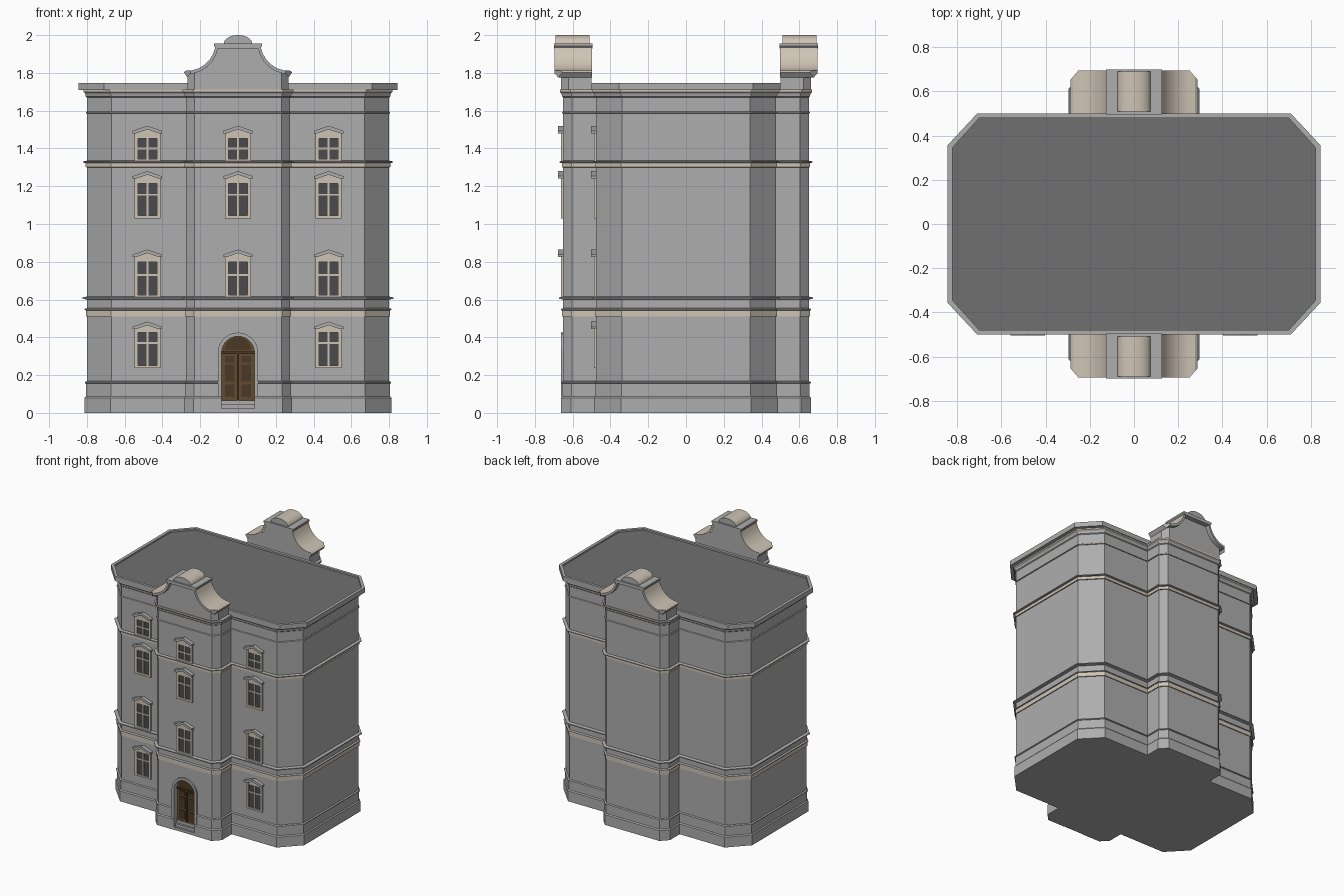
import bpy, bmesh, math
from mathutils import Vector

if "Cube" in bpy.data.objects:
    bpy.data.objects.remove(bpy.data.objects["Cube"])


def material(name, rgb):
    m = bpy.data.materials.new(name)
    m.diffuse_color = (*rgb, 1)
    m.use_nodes = True
    m.node_tree.nodes["Principled BSDF"].inputs["Base Color"].default_value = m.diffuse_color
    return m


STONE = material("grey_render", (0.42, 0.42, 0.42))
CREAM = material("cream_stone", (0.62, 0.55, 0.46))
ROOF = material("dark_roof", (0.16, 0.16, 0.16))
GLASS = material("dark_glass", (0.07, 0.07, 0.075))
WOOD = material("brown_wood", (0.12, 0.07, 0.03))
DARKWOOD = material("dark_wood", (0.07, 0.04, 0.018))


def finish(name, bm, mats, smooth=False):
    bmesh.ops.recalc_face_normals(bm, faces=bm.faces)
    me = bpy.data.meshes.new(name)
    bm.to_mesh(me)
    bm.free()
    ob = bpy.data.objects.new(name, me)
    bpy.context.collection.objects.link(ob)
    for m in mats:
        me.materials.append(m)
    if smooth:
        bpy.ops.object.select_all(action='DESELECT')
        ob.select_set(True)
        bpy.context.view_layer.objects.active = ob
        bpy.ops.object.shade_smooth_by_angle(angle=math.radians(30))
    return ob


def prism(name, pts, y0, y1, mat=STONE, top=None, chamfer=None, smooth=False):
    """Extrude an x/z outline along y; 'top' colours the upward faces,
    'chamfer' (x, y, x, y) trims both outer plan corners."""
    bm = bmesh.new()
    a = [bm.verts.new((x, y0, z)) for x, z in pts]
    b = [bm.verts.new((x, y1, z)) for x, z in pts]
    n = len(pts)
    bm.faces.new(a)
    bm.faces.new(b[::-1])
    for i in range(n):
        j = (i + 1) % n
        bm.faces.new((a[i], b[i], b[j], a[j]))
    if chamfer:
        xa, ya, xb, yb = chamfer
        s = 1 if y0 > 0 else -1
        for sx in (-1, 1):
            no = Vector((sx * abs(yb - ya), s * abs(xb - xa), 0))
            r = bmesh.ops.bisect_plane(bm, geom=bm.verts[:] + bm.edges[:] + bm.faces[:],
                                       plane_co=(sx * xa, s * ya, 0), plane_no=no, clear_outer=True)
            edges = [g for g in r['geom_cut'] if isinstance(g, bmesh.types.BMEdge)]
            bmesh.ops.holes_fill(bm, edges=edges, sides=0)
    bmesh.ops.recalc_face_normals(bm, faces=bm.faces)
    if top:
        for f in bm.faces:
            f.material_index = int(f.normal.z > 0.1)
    return finish(name, bm, [mat] + ([top] if top else []), smooth)


def box(name, x0, x1, y0, y1, z0, z1, mat=STONE):
    return prism(name, [(x0, z0), (x1, z0), (x1, z1), (x0, z1)], y0, y1, mat)


def offset(pts, d):
    """Mitred offset of a counter-clockwise plan outline."""
    out = []
    for i, p in enumerate(pts):
        p = Vector(p)
        e = (p - Vector(pts[i - 1])).normalized()
        f = (Vector(pts[(i + 1) % len(pts)]) - p).normalized()
        n1, n2 = Vector((e.y, -e.x)), Vector((f.y, -f.x))
        out.append(p + (n1 + n2) * d / (1 + n1.dot(n2)))
    return out


def loft(name, rings, mats, flags):
    """Stack plan outlines [(points, z)]; flags give each level's material."""
    bm = bmesh.new()
    vs = [[bm.verts.new((p[0], p[1], z)) for p in pts] for pts, z in rings]
    n = len(vs[0])
    bm.faces.new(vs[0][::-1])
    bm.faces.new(vs[-1]).material_index = flags[-1]
    for k in range(len(vs) - 1):
        for i in range(n):
            j = (i + 1) % n
            f = bm.faces.new((vs[k][i], vs[k][j], vs[k + 1][j], vs[k + 1][i]))
            f.material_index = flags[k]
    return finish(name, bm, mats)


def round_plan(quarter):
    """Mirror a back-right quarter outline to all four corners."""
    q = list(quarter)
    r = q + [(-x, y) for x, y in q[::-1]]
    return r + [(-x, -y) for x, y in r]


# walls with all string courses, as one moulded profile round the plan
PLAN = round_plan([(0.80, 0.34), (0.67, 0.476), (0.275, 0.476), (0.275, 0.603), (0.23, 0.65)])
profile = [  # offset, height, cream above
    (.012, 0, 0), (.012, .08, 0), (.005, .088, 0), (.005, .155, 0), (.011, .158, 0), (.011, .164, 0),
    (0, .168, 0), (0, .51, 0), (.006, .511, 1), (.006, .543, 0), (.012, .544, 0), (.012, .55, 0),
    (0, .555, 0), (0, .60, 0), (.022, .604, 0), (.022, .611, 0), (0, .616, 0), (0, 1.30, 0),
    (.007, 1.301, 1), (.007, 1.323, 0), (.021, 1.325, 0), (.021, 1.331, 0), (0, 1.335, 0),
    (0, 1.585, 0), (.006, 1.587, 1), (.006, 1.592, 0), (0, 1.596, 0), (0, 1.67, 0),
    (.006, 1.675, 0), (.009, 1.69, 0), (.018, 1.70, 1), (.018, 1.712, 0)]
walls = loft("walls", [(offset(PLAN, o), z) for o, z, c in profile], [STONE, CREAM], [p[2] for p in profile])

# roof slab with a low rim
outer = round_plan([(0.845, 0.355), (0.71, 0.50)])
inner = round_plan([(0.822, 0.345), (0.70, 0.48)])
loft("roof_slab", [(outer, 1.71), (outer, 1.747), (inner, 1.747), (inner, 1.735)],
     [STONE, ROOF], [0, 0, 0, 1])


# entrance niche, cut from the walls
def arch(r, z0, spring=0.318, n=16):
    a = [math.pi * i / n for i in range(n + 1)]
    return [(r, z0)] + [(r * math.cos(t), spring + r * math.sin(t)) for t in a] + [(-r, z0)]


cutter = prism("niche_cutter", arch(0.088, -0.05), -0.8, -0.60)
cutter.hide_render = True
mod = walls.modifiers.new("niche", 'BOOLEAN')
mod.operation = 'DIFFERENCE'
mod.solver = 'EXACT'
mod.object = cutter
bpy.context.view_layer.objects.active = walls
bpy.ops.object.modifier_apply(modifier="niche")
bpy.data.objects.remove(cutter)

# door, surround and steps
prism("door", arch(0.088, 0.06), -0.622, -0.599, WOOD)
prism("door_surround", arch(0.107, 0.088) + arch(0.087, 0.088)[::-1], -0.663, -0.60)
prism("door_fanlight", arch(0.07, 0.332, 0.332), -0.626, -0.62, DARKWOOD)
box("door_transom", -0.087, 0.087, -0.634, -0.62, 0.312, 0.324, DARKWOOD)
box("door_middle_strip", -0.005, 0.005, -0.630, -0.62, 0.066, 0.312, DARKWOOD)
for sx in (-1, 1):
    for z0, z1 in ((0.085, 0.15), (0.165, 0.255), (0.268, 0.30)):
        x = sx * 0.044
        box("door_panel", x - 0.026, x + 0.026, -0.627, -0.62, z0, z1, DARKWOOD)
for i in range(3):
    box("step", -0.088, 0.088, -0.66 + 0.015 * i, -0.599, 0.022 * i, 0.022 * (i + 1))


# windows: wall y, centre x, sill, glass bottom, transom, glass top, pediment base
def window(x, y, sill, g0, tr, g1, ped):
    def sh(pts):
        return [(x + a, b) for a, b in pts]
    w, g = 0.069, 0.05
    box("window_glass", x - g, x + g, y - 0.003, y + 0.01, g0, g1, GLASS)
    for sx in (-1, 1):
        a, b = sorted((x + sx * g, x + sx * w))
        box("window_jamb", a, b, y - 0.012, y + 0.01, sill, ped, CREAM)
    box("window_sill", x - g, x + g, y - 0.012, y + 0.01, sill, g0, CREAM)
    prism("window_head", sh([(-g, g1), (g, g1), (g, ped), (w, ped), (0, ped + 0.024), (-w, ped), (-g, ped)]),
          y - 0.011, y + 0.01, CREAM)
    box("window_mullion", x - 0.005, x + 0.005, y - 0.008, y, g0, g1, CREAM)
    box("window_transom", x - g, x + g, y - 0.008, y, tr - 0.005, tr + 0.005, CREAM)
    prism("window_pediment", sh([(-0.078, ped), (-0.06, ped), (0, ped + 0.021), (0.06, ped), (0.078, ped),
                                 (0.078, ped + 0.013), (0, ped + 0.04), (-0.078, ped + 0.013)]),
          y - 0.028, y + 0.01, STONE)


ROWS = [(0.238, 0.25, 0.37, 0.425, 0.443), (0.613, 0.625, 0.73, 0.80, 0.825),
        (1.03, 1.045, 1.155, 1.215, 1.24), (1.331, 1.345, 1.40, 1.452, 1.48)]
for k, row in enumerate(ROWS):
    for x in (-0.48, 0, 0.48):
        if x or k:  # the door takes the middle of the ground floor
            window(x, -0.476 if x else -0.65, *row)

# curved gables, front and back
curve = [(0.287, 1.803), (0.275, 1.812), (0.24, 1.814), (0.205, 1.825), (0.175, 1.845), (0.15, 1.87),
         (0.132, 1.90), (0.12, 1.935)]
under = [(0.267, 1.775), (0.255, 1.795), (0.235, 1.797), (0.197, 1.81), (0.163, 1.832), (0.137, 1.86),
         (0.117, 1.895), (0.105, 1.935)]


def mirrored(pts):
    return pts + [(-x, z) for x, z in pts[::-1]]


for side, s in (("front", -1), ("back", 1)):
    prism(side + "_gable", mirrored([(0.267, 1.705)] + under), s * 0.662, s * 0.50,
          chamfer=(0.23, 0.662, 0.28, 0.608))
    for sx in (-1, 1):
        strip = [(sx * x, z) for x, z in under + curve[::-1]]
        prism(side + "_gable_coping", strip, s * 0.695, s * 0.498, STONE, CREAM,
              chamfer=(0.25, 0.697, 0.29, 0.65), smooth=True)
    prism(side + "_gable_cap", mirrored([(0.118, 1.93), (0.127, 1.942), (0.127, 1.955)]), s * 0.70, s * 0.496)
    # low round crest on the cap
    dome = [(0.075 * math.cos(math.pi * i / 16), 1.955 + 0.045 * math.sin(math.pi * i / 16)) for i in range(17)]
    prism(side + "_gable_crest", dome, s * 0.69, s * 0.51, STONE, CREAM, smooth=True)
